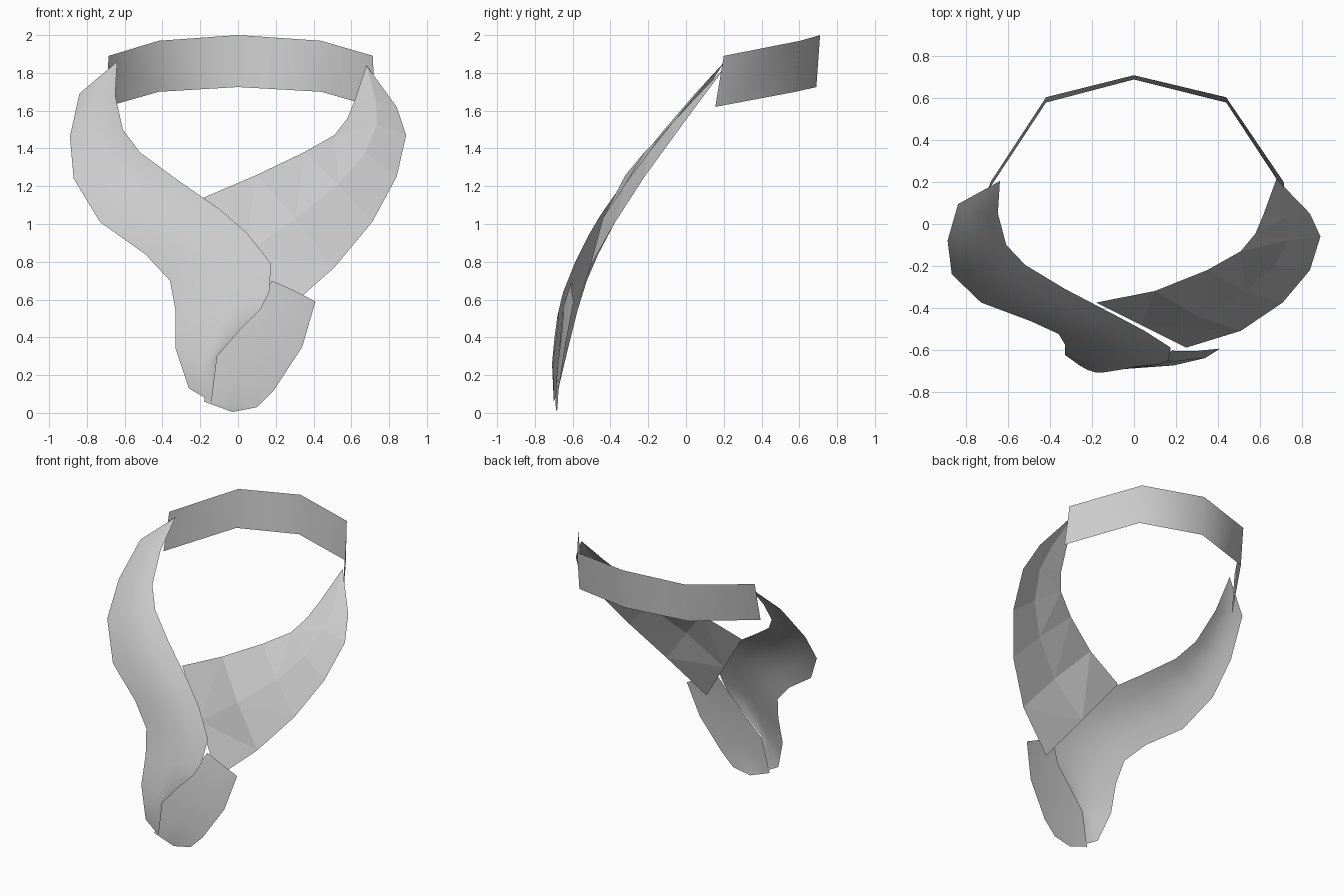
import bpy
import bmesh
from mathutils import Vector

if "Cube" in bpy.data.objects:
    bpy.data.objects.remove(bpy.data.objects["Cube"], do_unlink=True)

cloth = bpy.data.materials.new("grey cloth")
cloth.use_nodes = True
cloth.diffuse_color = (0.6, 0.6, 0.6, 1)
cloth.node_tree.nodes["Principled BSDF"].inputs["Base Color"].default_value = cloth.diffuse_color

# Direction in which the draped cloth swells
SWELL = Vector((0, -0.85, 0.5))


def ribbon(name, rows, steps=1, bulge=0.0, smooth=True, flat_end=False):
    """Loft a thin cloth strip between paired outer and inner edge points."""
    bm = bmesh.new()
    grid = []
    for n, (outer, inner) in enumerate(rows):
        a, b = Vector(outer), Vector(inner)
        swell = min(bulge, (a - b).length * bulge * 3)
        if flat_end and n == len(rows) - 1:
            swell = 0
        line = []
        for i in range(steps + 1):
            t = i / steps
            line.append(bm.verts.new(a.lerp(b, t) + SWELL * swell * 4 * t * (1 - t)))
        grid.append(line)
    for r0, r1 in zip(grid, grid[1:]):
        for i in range(steps):
            bm.faces.new((r0[i], r0[i + 1], r1[i + 1], r1[i]))
    # Close the pointed tips
    bmesh.ops.remove_doubles(bm, verts=bm.verts, dist=0.0005)
    if not smooth:
        bmesh.ops.triangulate(bm, faces=bm.faces)
    bm.normal_update()
    # Turn the cloth so its outside faces away from the neck
    facing = sum(f.normal.dot(Vector((0, f.calc_center_median().y, 0))) for f in bm.faces)
    if facing < 0:
        bmesh.ops.reverse_faces(bm, faces=bm.faces)
    for f in bm.faces:
        f.smooth = smooth
    mesh = bpy.data.meshes.new(name)
    bm.to_mesh(mesh)
    bm.free()
    mesh.materials.append(cloth)
    obj = bpy.data.objects.new(name, mesh)
    bpy.context.collection.objects.link(obj)
    return obj


# Smooth right drape that crosses over the front and hangs down
right_tip = (-.64, .205, 1.86)
right_end = (-.14, -.70, .06)
ribbon("right_drape", [
    (right_tip, right_tip),
    ((-.84, .095, 1.69), (-.65, .05, 1.68)),
    ((-.89, -.08, 1.46), (-.61, -.10, 1.50)),
    ((-.87, -.24, 1.24), (-.52, -.195, 1.38)),
    ((-.73, -.375, 1.01), (-.33, -.31, 1.24)),
    ((-.49, -.465, .84), (-.10, -.43, 1.08)),
    ((-.36, -.525, .70), (.05, -.51, .95)),
    ((-.33, -.575, .54), (.175, -.59, .79)),
    ((-.33, -.60, .44), (.165, -.65, .64)),
    ((-.33, -.625, .34), (.12, -.67, .55)),
    ((-.295, -.65, .235), (.02, -.68, .45)),
    ((-.26, -.675, .13), (-.11, -.70, .30)),
    (right_end, right_end),
], steps=4, bulge=.035)

# Faceted left drape tucked behind the right one
left_tip = (.68, .215, 1.84)
ribbon("left_drape", [
    (left_tip, left_tip),
    ((.84, .05, 1.62), (.62, .05, 1.66)),
    ((.89, -.06, 1.47), (.58, -.045, 1.56)),
    ((.84, -.22, 1.25), (.51, -.13, 1.47)),
    ((.71, -.375, 1.01), (.35, -.22, 1.38)),
    ((.51, -.51, .77), (.10, -.32, 1.26)),
    ((.25, -.59, .54), (-.18, -.375, 1.14)),
], steps=2, bulge=.03, smooth=False, flat_end=True)

# Loose tail under the crossing
tail_end = (-.03, -.685, .005)
ribbon("hanging_tail", [
    ((.41, -.595, .59), (.18, -.605, .70)),
    ((.34, -.64, .35), (.10, -.65, .56)),
    ((.19, -.675, .12), (-.13, -.675, .30)),
    ((.10, -.68, .03), (-.18, -.69, .06)),
    (tail_end, tail_end),
], steps=2, bulge=.01)

# Band around the back of the neck
ribbon("neck_band", [
    ((-.685, .20, 1.89), (-.70, .155, 1.62)),
    ((-.42, .605, 1.97), (-.42, .58, 1.70)),
    ((0, .71, 2), (0, .69, 1.725)),
    ((.44, .605, 1.97), (.44, .58, 1.70)),
    ((.715, .20, 1.89), (.72, .155, 1.62)),
])
